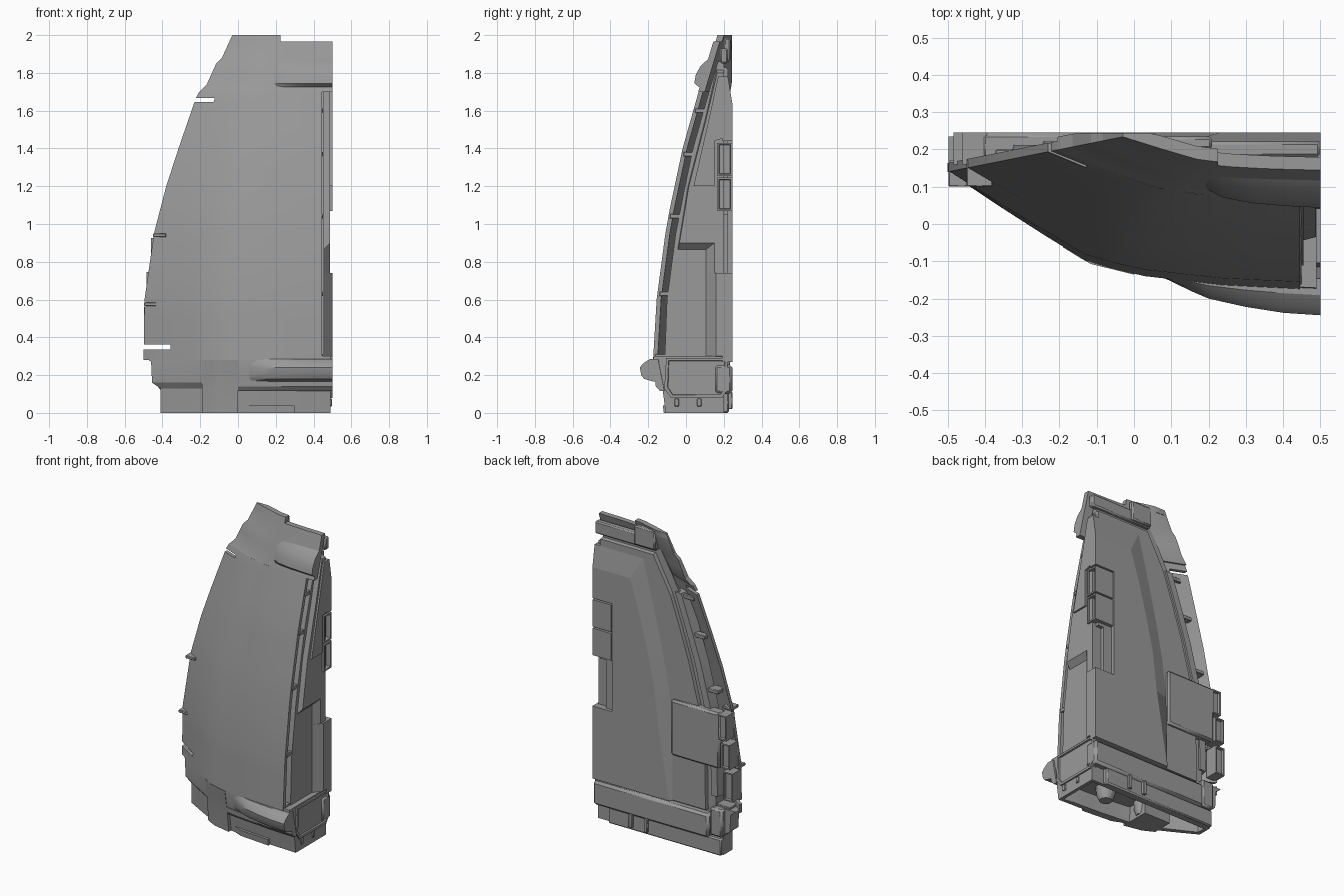
import bpy, bmesh, math
from mathutils import Vector

if "Cube" in bpy.data.objects:
    bpy.data.objects.remove(bpy.data.objects["Cube"])

GREY = bpy.data.materials.new("dark_grey")
GREY.diffuse_color = (.32, .32, .32, 1)
GREY.use_nodes = True
GREY.node_tree.nodes["Principled BSDF"].inputs["Base Color"].default_value = GREY.diffuse_color

LEFT = [(.3, -.5), (.6, -.495), (.95, -.445), (1.2, -.38), (1.4, -.315), (1.69, -.215),
        (1.74, -.165), (1.85, -.115), (1.88, -.085), (2, -.03)]
NOSE = [(0, -.13), (.12, -.145), (.28, -.177), (.6, -.158), (1, -.105), (1.4, -.02),
        (1.7, .065), (1.85, .11), (2, .155)]
CURVE = [(0, 0), (.2, .42), (.38, .77), (.52, .88), (.74, .96), (1, 1)]


def lerp(table, v):
    if v <= table[0][0]:
        return table[0][1]
    for (a, p), (b, q) in zip(table, table[1:]):
        if v <= b:
            return p + (q - p) * (v - a) / (b - a)
    return table[-1][1]


def left(z):
    return lerp(LEFT, z)


def front(x, z):
    """y of the curved front surface"""
    xl = left(z)
    yl = .14 + (xl + .5) * .2
    return yl - lerp(CURVE, (x - xl) / (.5 - xl)) * (yl - lerp(NOSE, z))


def finish(name, bm, inset=None, angle=20):
    bmesh.ops.remove_doubles(bm, verts=bm.verts, dist=1e-5)
    bmesh.ops.recalc_face_normals(bm, faces=bm.faces)
    if inset:
        d, thick, depth = inset
        bm.normal_update()
        f = max(bm.faces, key=lambda f: f.normal.dot(Vector(d)) ** 3 * f.calc_area())
        bmesh.ops.inset_individual(bm, faces=[f], thickness=thick)
        bmesh.ops.inset_individual(bm, faces=[f], thickness=.004, depth=-depth)
    me = bpy.data.meshes.new(name)
    bm.to_mesh(me)
    bm.free()
    for p in me.polygons:
        p.use_smooth = True
    me.set_sharp_from_angle(angle=math.radians(angle))
    me.materials.append(GREY)
    ob = bpy.data.objects.new(name, me)
    bpy.context.collection.objects.link(ob)
    return ob


def loft(name, rings, inset=None, angle=20):
    bm = bmesh.new()
    vs = [[bm.verts.new(p) for p in r] for r in rings]
    n = len(vs[0])
    for a, b in zip(vs, vs[1:]):
        for i in range(n):
            bm.faces.new((a[i], a[(i + 1) % n], b[(i + 1) % n], b[i]))
    bm.faces.new(vs[0])
    bm.faces.new(vs[-1])
    return finish(name, bm, inset, angle)


def box(name, x, y, z, bevel=.008, inset=None):
    ring = lambda h: [(x[0], y[0], h), (x[1], y[0], h), (x[1], y[1], h), (x[0], y[1], h)]
    ob = loft(name, [ring(z[0]), ring(z[1])], inset)
    if bevel:
        m = ob.modifiers.new("bevel", 'BEVEL')
        m.width, m.segments = bevel, 1
    return ob


def back_plate(name, base, top, y0, y1):
    """plate in the xz plane, sloping from outline base to outline top"""
    return loft(name, [[(x, y0 - .03, z) for x, z in base], [(x, y0, z) for x, z in base],
                       [(x, y1, z) for x, z in top]], angle=5)


def side_plate(name, base, top, x0, x1, inset=None):
    return loft(name, [[(x0, y, z) for y, z in base], [(x1, y, z) for y, z in top]], inset)


STEPS = (0, .15, .27, .39, .47, .56, .67, .78, .89, 1)


def section(z, x0, x1, off, back):
    pts = []
    for t in STEPS:
        x = x0 + (x1 - x0) * t
        pts.append((x, min(front(x, z) + off, back - .006), z))
    return pts + [(x1, back, z), (x0, back, z)]


def skin(name, rows, x0, x1, thick, slots=()):
    """curved sheet; slots are row numbers left open beside the left edge"""
    bm = bmesh.new()
    grid = []
    for z in rows:
        a, b = x0(z), x1
        grid.append([bm.verts.new((a + (b - a) * t, front(a + (b - a) * t, z), z)) for t in STEPS])
    for r in range(len(rows) - 1):
        for c in range(len(STEPS) - 1):
            if not (r in slots and c == 0):
                bm.faces.new((grid[r][c], grid[r][c + 1], grid[r + 1][c + 1], grid[r + 1][c]))
    ret = bmesh.ops.extrude_face_region(bm, geom=bm.faces[:], use_keep_orig=True)
    for v in ret['geom']:
        if isinstance(v, bmesh.types.BMVert):
            v.co.y = min(v.co.y + thick, .244)
    return finish(name, bm)


# Outer curved shell with two slots, top cap and crest
skin("front_shell", [.28, .335, .362, .5, .6, .78, .95, 1.08, 1.2, 1.3, 1.4, 1.52, 1.645, 1.667, 1.7],
     left, .445, .024, slots=(1, 12))
skin("top_cap", [1.7, 1.74, 1.8, 1.85, 1.88, 1.965], left, .5, .035)
skin("top_crest", [1.965, 2.0], left, .225, .035)
box("crest_backing", (.06, .21), (.2, .235), (1.86, 1.985))

# Inner body behind the shell
loft("inner_body", [section(z, left(z) + .145, .455, .055, .2)
                    for z in (.25, .6, .95, 1.2, 1.4, 1.6, 1.72, 1.86)])

# Base with hollow underside, middle pillar and foot
base_rows = [(0, -.41, .022), (.13, -.41, .022), (.16, -.455, 0), (.27, -.46, 0), (.3, -.498, .004)]
loft("base", [section(z, x, .49, o, .2) for z, x, o in base_rows], ((0, 0, -1), .03, .1))
loft("base_pillar", [section(z, -.19, 0, -.002, .1) for z in (0, .13, .2, .28)])
loft("base_foot", [[(x, front(x, z) + o, z) for x, o in
                    ((.04, .02), (.09, .004), (.3, .004), (.3, .05), (.04, .05))] for z in (0, .04)])
for x, r in ((.25, .055), (-.02, .04)):
    n = [(math.cos(i * math.tau / 16), math.sin(i * math.tau / 16)) for i in range(16)]
    loft("underside_stud", [[(x + c * r * k, .04 + s * r * k, z) for c, s in n]
                            for z, k in ((.12, 1.15), (.05, 1), (.015, .7))])


# Swelling lips at bottom and top of the front
def lip(name, xs, depth, rows):
    rings = []
    for z, k in rows:
        a = [(x, front(x, z) + .012 - d * k, z) for x, d in zip(xs, depth)]
        rings.append(a + [(xs[-1], front(xs[-1], z) + .03, z), (xs[0], front(xs[0], z) + .03, z)])
    loft(name, rings, angle=30)


lip("bottom_lip", (.04, .1, .15, .2, .3, .4, .5), (.005, .025, .044, .06, .075, .086, .088),
    ((.165, .3), (.18, .88), (.2, 1), (.24, 1), (.262, .75), (.285, .3)))
lip("base_brow", (0, .1, .3, .5), (.018, .022, .023, .023), ((.115, .2), (.14, 1), (.17, .9)))
lip("top_lip", (.19, .24, .32, .41, .5), (.01, .035, .045, .05, .052),
    ((1.725, .3), (1.745, .9), (1.79, 1), (1.835, .8), (1.875, .2)))

# Ribs bridging the gap between shell and body, both edges
for z in (.3, .63, 1.04, 1.37, 1.6):
    xl = left(z)
    y = front(xl + .06, z)
    box("left_rib", (xl + .05, xl + .16), (y + .015, min(y + .09, .2)), (z - .012, z + .012), .003)
    y = front(.44, z)
    box("right_rib", (.41, .45), (y + .01, y + .065), (z - .012, z + .012), .003)
# Raised ledge along the left flank
loft("flank_rail", [[(left(z) + .11, .15, z), (left(z) + .17, .15, z),
                     (left(z) + .17, .212, z), (left(z) + .125, .212, z)]
                    for z in (.37, .6, .95, 1.2, 1.4, 1.62)])

# Layered back panels
hi = (1.83, 1.6, 1.4, 1.2, .95, .6, .27)
outline = [(left(z) + .2, z) for z in hi]
notch = [(.5, .27), (.5, .74), (.36, .74), (.36, 1.44), (.5, 1.44)]
inner = [(left(z) + .205, z - .005 * (z > 1.8)) for z in hi]
recess = [(.46, .27), (.46, .74), (.42, .74), (.42, 1.05), (.46, 1.05)]
back_plate("back_step_panel", outline + recess + [(.46, 1.83)], inner + recess + [(.46, 1.825)], .2, .222)
edge = ((.15, 1.78), (.08, 1.5), (.02, 1.25), (-.03, 1), (-.06, .75), (-.06, .27))
crest = ((.23, 1.64), (.17, 1.45), (.11, 1.22), (.06, 1), (.03, .75), (-.05, .27))
back_plate("back_main_panel", list(edge) + notch + [(.5, 1.78)],
           list(crest) + notch + [(.5, 1.64)], .222, .245)
box("back_top_strip", (.06, .5), (.18, .222), (1.85, 1.93))

# Back belt, lower skirt and ribs
box("back_belt", (-.33, .5), (.15, .245), (.1, .255), .015)
box("back_belt_end", (-.42, -.33), (.12, .232), (.12, .3), .012)
box("back_skirt", (-.41, .4), (.19, .228), (0, .11))
for x in (.12, .23):
    box("skirt_rib", (x - .012, x + .012), (.2, .245), (.02, .11), .003)

# Cover plate and stacked blocks at the left edge
box("cover_plate", (-.41, -.06), (.17, .245), (.57, .93), .012)
for x, z0, z1 in ((-.485, .585, .745), (-.46, .765, .925)):
    box("edge_block", (x, x + .065), (.16, .245), (z0, z1), 0, ((0, 1, 0), .012, .015))
    box("edge_block_link", (x + .03, -.38), (.13, .22), (z0 + .02, z1 - .02))
box("lower_edge_block", (-.498, -.43), (.15, .235), (.375, .56), 0, ((0, 1, 0), .012, .015))
for z, x in ((.575, -.498), (.94, -.45)):
    box("edge_tab", (x, x + .07), (.1, .17), (z - .009, z + .009), .003)

# Right side: stepped wall with trough, wedge, lower frame
wall = [(.2, .29), (.15, .29), (.15, .9), (-.035, .9), (.015, 1.2), (.105, 1.55), (.165, 1.8), (.2, 1.8)]
foot = [(.2, .29), (.1, .31), (.1, .86), (-.045, .86), (.01, 1.2), (.1, 1.55), (.16, 1.82), (.2, 1.82)]
side_plate("side_wall", foot, wall, .45, .488)
wedge = [(.04, 1.2), (.15, 1.2), (.15, 1.44), (.222, 1.46), (.222, 1.78), (.17, 1.78), (.12, 1.55)]
side_plate("side_wedge", wedge, wedge, .46, .5)
side_plate("back_edge_strip", [(.1, .29), (.24, .29), (.24, .74), (.1, .74)],
           [(.16, .3), (.24, .3), (.24, .74), (.16, .74)], .45, .5)
frame = [(-.115, .13), (-.08, .08), (.19, .08), (.22, .12), (.22, .29), (-.105, .29)]
side_plate("side_frame", frame, frame, .46, .5, ((1, 0, 0), .018, .014))
for y in (-.05, .07):
    box("side_clip", (.44, .498), (y - .012, y + .012), (.035, .075), .003)

# Pair of hollow latch blocks on the back right edge
for z0, z1 in ((1.07, 1.245), (1.255, 1.43)):
    box("latch_block", (.365, .5), (.165, .245), (z0, z1), 0, ((1, 0, 0), .014, .03))
